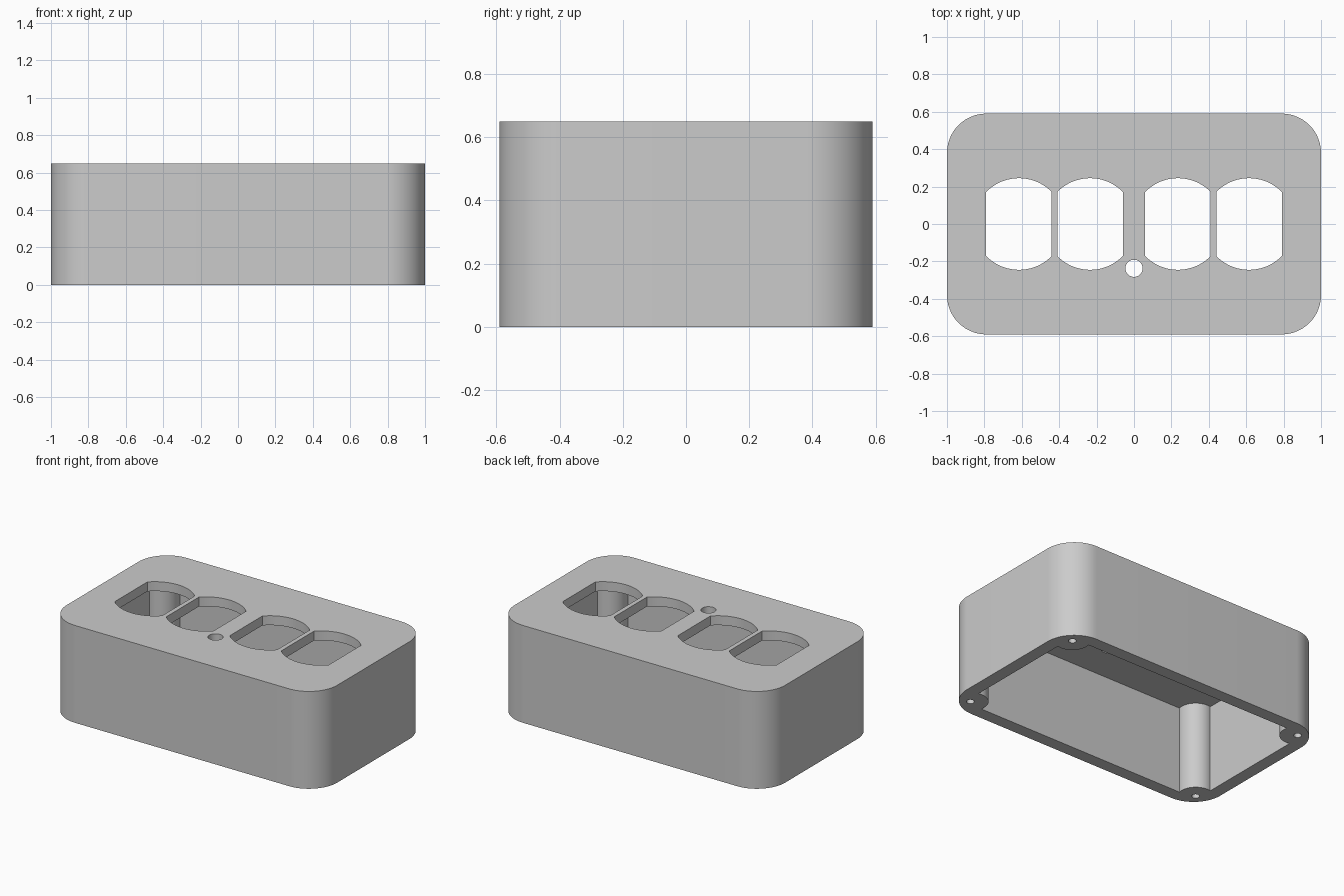
import bpy, bmesh, math

cube = bpy.data.objects.get("Cube")
if cube:
    bpy.data.objects.remove(cube, do_unlink=True)

LENGTH, DEPTH, HEIGHT = 1.0, 0.59, 0.65   # half length, half depth, full height
CORNER, WALL, TOP = 0.21, 0.085, 0.063
POST_INSET, POST_R = 0.11, 0.11

grey = bpy.data.materials.new("light grey plastic")
grey.use_nodes = True
colour = (0.6, 0.6, 0.6, 1)
grey.diffuse_color = colour
grey.node_tree.nodes["Principled BSDF"].inputs["Base Color"].default_value = colour


def arc(cx, cy, r, start, end, steps):
    """Points on an arc, angles in degrees."""
    angles = [math.radians(start + (end - start) * i / steps) for i in range(steps + 1)]
    return [(cx + r * math.cos(a), cy + r * math.sin(a)) for a in angles]


def four_fold(quarter):
    """Closed outline from the points of its +x +y quarter."""
    back = quarter[::-1]
    return (quarter + [(-x, y) for x, y in back]
            + [(-x, -y) for x, y in quarter] + [(x, -y) for x, y in back])


def prism(name, outline, z0, z1):
    """Solid made by raising an outline from z0 to z1."""
    bm = bmesh.new()
    base = bm.faces.new([bm.verts.new((x, y, z0)) for x, y in outline])
    raised = bmesh.ops.extrude_face_region(bm, geom=[base])["geom"]
    bmesh.ops.translate(bm, vec=(0, 0, z1 - z0),
                        verts=[v for v in raised if isinstance(v, bmesh.types.BMVert)])
    bmesh.ops.recalc_face_normals(bm, faces=bm.faces[:])
    mesh = bpy.data.meshes.new(name)
    bm.to_mesh(mesh)
    bm.free()
    mesh.materials.append(grey)
    obj = bpy.data.objects.new(name, mesh)
    bpy.context.collection.objects.link(obj)
    return obj


def cut(target, cutter):
    """Subtract the cutter and throw it away."""
    cutter.hide_render = True
    mod = target.modifiers.new("cut", "BOOLEAN")
    mod.operation, mod.solver, mod.object = "DIFFERENCE", "EXACT", cutter
    bpy.context.view_layer.update()
    graph = bpy.context.evaluated_depsgraph_get()
    result = bpy.data.meshes.new_from_object(target.evaluated_get(graph))
    target.modifiers.clear()
    target.data = result
    bpy.data.objects.remove(cutter, do_unlink=True)


# Housing with rounded vertical corners
housing = prism("housing", four_fold(
    arc(LENGTH - CORNER, DEPTH - CORNER, CORNER, 0, 90, 20)), 0, HEIGHT)

# Cavity open at the bottom, leaving a round post in each corner
px, py = LENGTH - POST_INSET, DEPTH - POST_INSET
tilt = math.degrees(math.asin((POST_INSET - WALL) / POST_R))
cut(housing, prism("cavity", four_fold(
    arc(px, py, POST_R, tilt - 90, -180 - tilt, 16)), -0.1, HEIGHT - TOP))

# Four socket openings: circles with flattened sides
half, radius = 0.175, 0.245
flat = math.degrees(math.acos(half / radius))
socket = four_fold(arc(0, 0, radius, flat, 90, 10)[:-1] + [(0.001, radius)])
for x in (-0.615, -0.235, 0.235, 0.615):
    cut(housing, prism("socket_opening", [(u + x, v) for u, v in socket], 0.5, 0.8))

# Indicator hole between the two pairs
cut(housing, prism("indicator_hole", arc(0, -0.237, 0.046, 0, 345, 23), 0.5, 0.8))

# Blind screw holes under the posts
for sx in (-1, 1):
    for sy in (-1, 1):
        cut(housing, prism("screw_hole", arc(sx * px, sy * py, 0.024, 0, 345, 23), -0.1, 0.3))

bpy.ops.object.select_all(action="DESELECT")
housing.select_set(True)
bpy.context.view_layer.objects.active = housing
bpy.ops.object.shade_smooth_by_angle(angle=math.radians(30))
